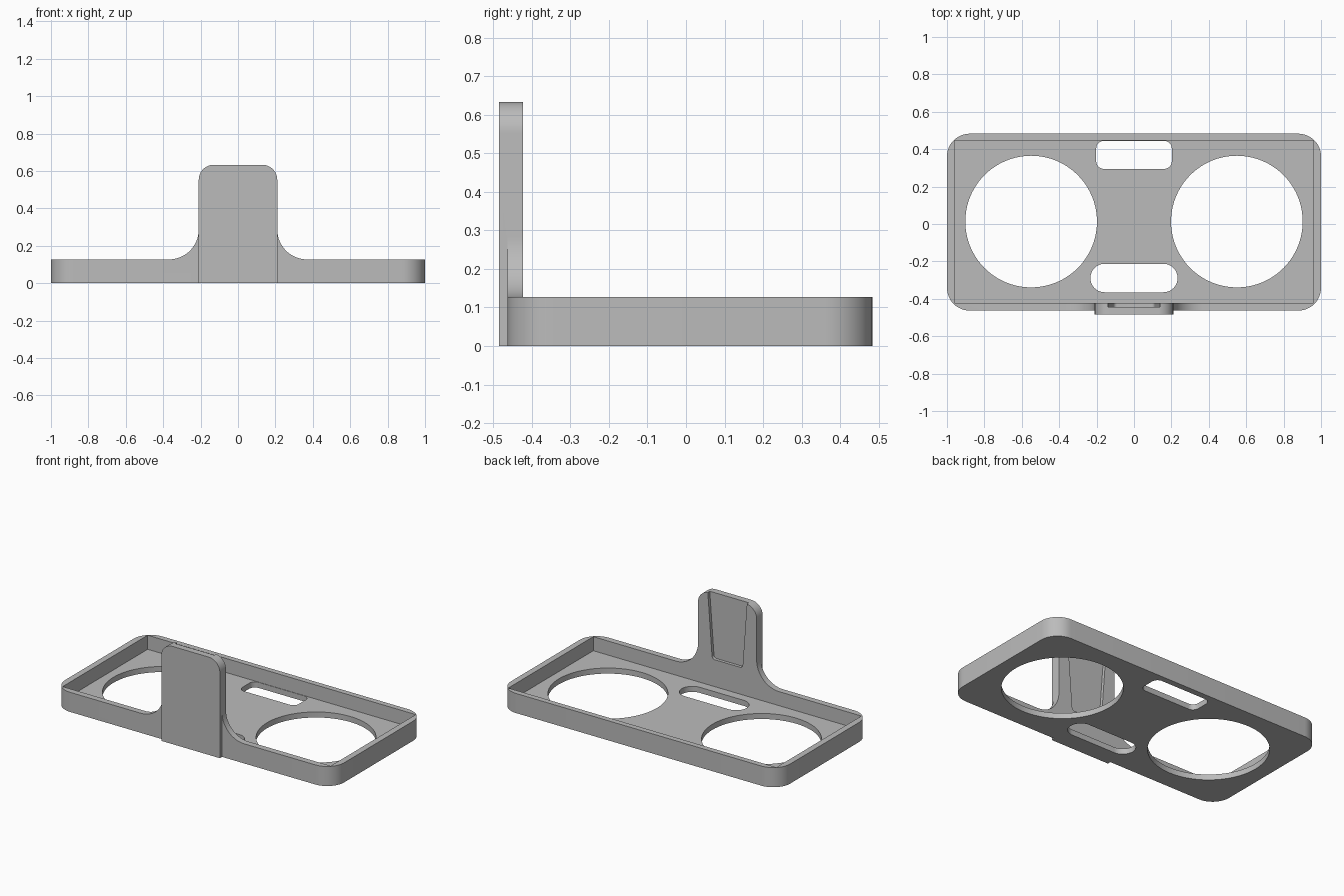
import bpy, bmesh, math
from mathutils import Vector

if "Cube" in bpy.data.objects:
    bpy.data.objects.remove(bpy.data.objects["Cube"])

grey = bpy.data.materials.new("grey_plastic")
grey.diffuse_color = (0.5, 0.5, 0.5, 1)
grey.use_nodes = True
grey.node_tree.nodes["Principled BSDF"].inputs["Base Color"].default_value = grey.diffuse_color


def arc(cx, cy, r, a0, a1, n=12):
    return [(cx + r * math.cos(math.radians(a0 + (a1 - a0) * i / n)),
             cy + r * math.sin(math.radians(a0 + (a1 - a0) * i / n))) for i in range(n + 1)]


def rounded(x0, x1, y0, y1, r):
    return (arc(x1 - r, y0 + r, r, -90, 0) + arc(x1 - r, y1 - r, r, 0, 90)
            + arc(x0 + r, y1 - r, r, 90, 180) + arc(x0 + r, y0 + r, r, 180, 270))


def prism(name, outline, lo, hi, upright=False):
    """Extrude an outline along z, or along y when upright."""
    bm = bmesh.new()
    place = (lambda a, b: (a, lo, b)) if upright else (lambda a, b: (a, b, lo))
    face = bm.faces.new([bm.verts.new(place(*p)) for p in outline])
    ext = bmesh.ops.extrude_face_region(bm, geom=[face])
    shift = Vector((0, hi - lo, 0) if upright else (0, 0, hi - lo))
    bmesh.ops.translate(bm, vec=shift, verts=[v for v in ext["geom"] if isinstance(v, bmesh.types.BMVert)])
    bmesh.ops.remove_doubles(bm, verts=bm.verts, dist=1e-5)
    bmesh.ops.recalc_face_normals(bm, faces=bm.faces)
    mesh = bpy.data.meshes.new(name)
    bm.to_mesh(mesh)
    bm.free()
    mesh.materials.append(grey)
    ob = bpy.data.objects.new(name, mesh)
    bpy.context.collection.objects.link(ob)
    return ob


def combine(target, other, operation):
    mod = target.modifiers.new(operation, "BOOLEAN")
    mod.operation, mod.solver, mod.object = operation, "EXACT", other
    bpy.context.view_layer.objects.active = target
    bpy.ops.object.modifier_apply(modifier=mod.name)
    bpy.data.objects.remove(other)


# Tray with a square-cornered hollow
holder = prism("tray_holder", rounded(-1, 1, -0.463, 0.483, 0.122), 0, 0.127)
hollow = [(-0.96, -0.423), (0.96, -0.423), (0.96, 0.447), (-0.96, 0.447)]
combine(holder, prism("hollow", hollow, 0.036, 0.3), "DIFFERENCE")

# Two round openings and two slots in the floor
for x in (-0.55, 0.55):
    combine(holder, prism("round_opening", arc(x, 0.013, 0.352, 0, 360, 80)[:-1], -0.1, 0.1), "DIFFERENCE")
combine(holder, prism("back_slot", rounded(-0.202, 0.202, 0.295, 0.444, 0.04), -0.1, 0.1), "DIFFERENCE")
combine(holder, prism("front_slot", rounded(-0.233, 0.233, -0.365, -0.213, 0.0755), -0.1, 0.1), "DIFFERENCE")

# Curved shoulders joining the front wall to the upright plate
shoulders = ([(-0.37, 0.06), (0.37, 0.06)] + arc(0.37, 0.287, 0.16, 270, 180, 20)
             + arc(-0.37, 0.287, 0.16, 0, -90, 20))
combine(holder, prism("shoulders", shoulders, -0.463, -0.423, True), "UNION")

# Upright plate with rounded top corners
plate = ([(-0.21, 0), (0.21, 0)] + arc(0.13, 0.553, 0.08, 0, 90) + arc(-0.13, 0.553, 0.08, 90, 180))
combine(holder, prism("upright_plate", plate, -0.485, -0.423, True), "UNION")

# Tapered clip recess, open at the top of the plate
recess = ([(0.145, 0.7), (-0.145, 0.7)] + arc(-0.09, 0.23, 0.02, 180, 270, 6)
          + arc(0.09, 0.23, 0.02, 270, 360, 6))
combine(holder, prism("clip_recess", recess, -0.443, -0.40, True), "DIFFERENCE")

# Smooth the curved walls, keep edges crisp
bpy.ops.object.select_all(action="DESELECT")
holder.select_set(True)
bpy.context.view_layer.objects.active = holder
bpy.ops.object.shade_smooth_by_angle(angle=math.radians(30))
